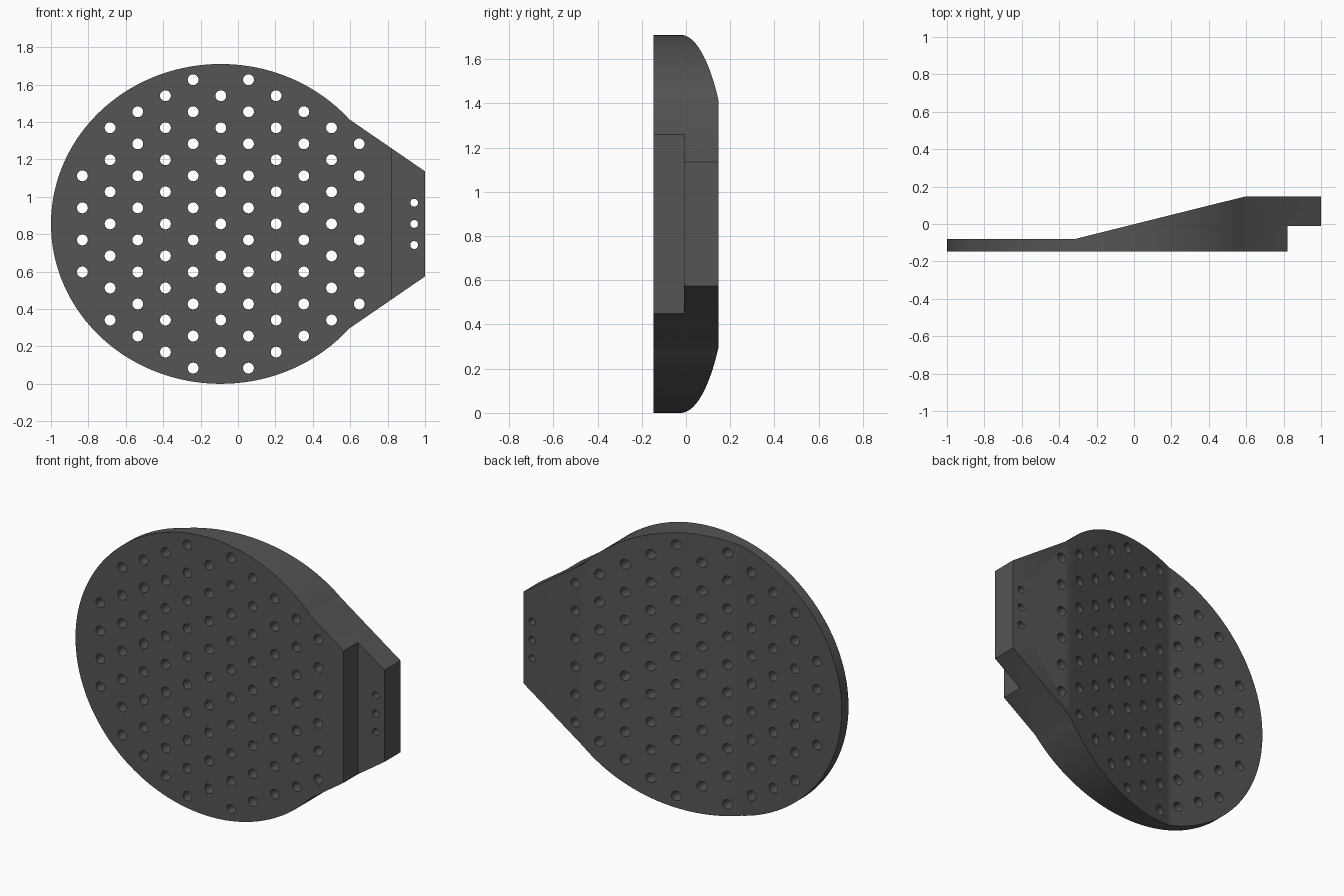
import bpy, bmesh, math
from mathutils import Vector

if "Cube" in bpy.data.objects:
    bpy.data.objects.remove(bpy.data.objects["Cube"])

CX, CZ, RX, RZ = -0.092, 0.855, 0.908, 0.855   # oval centre and radii


def add_object(name, bm):
    bmesh.ops.recalc_face_normals(bm, faces=bm.faces)
    mesh = bpy.data.meshes.new(name)
    bm.to_mesh(mesh)
    bm.free()
    obj = bpy.data.objects.new(name, mesh)
    bpy.context.collection.objects.link(obj)
    return obj


def extrude(bm, points, offset):
    face = bm.faces.new([bm.verts.new(p) for p in points])
    new = bmesh.ops.extrude_face_region(bm, geom=[face], use_keep_orig=True)["geom"]
    verts = [v for v in new if isinstance(v, bmesh.types.BMVert)]
    bmesh.ops.translate(bm, verts=verts, vec=Vector(offset))


def boolean(obj, cutter, operation):
    cutter.hide_render = True
    mod = obj.modifiers.new(operation, 'BOOLEAN')
    mod.operation, mod.solver, mod.object = operation, 'EXACT', cutter
    bpy.context.view_layer.objects.active = obj
    bpy.ops.object.modifier_apply(modifier=mod.name)
    bpy.data.objects.remove(cutter)


# Front outline: oval that straightens into a tapered tab
a0 = math.acos((0.595 - CX) / RX)
n = 120
outline = [(CX + RX * math.cos(a), CZ + RZ * math.sin(a))
           for a in (a0 + (2 * math.pi - 2 * a0) * i / n for i in range(n + 1))]
outline += [(1.0, CZ - 0.281), (1.0, CZ + 0.281)]
bm = bmesh.new()
extrude(bm, [(x, -0.3, z) for x, z in outline], (0, 0.6, 0))
plate = add_object("perforated_plate", bm)

# Thickness profile: thin blade, ramp, thick tab with a front step
profile = [(-1.2, -0.147), (0.82, -0.147), (0.82, -0.01), (1.2, -0.01),
           (1.2, 0.147), (0.595, 0.147), (-0.32, -0.081), (-1.2, -0.081)]
bm = bmesh.new()
extrude(bm, [(x, y, -0.2) for x, y in profile], (0, 0, 2.2))
boolean(plate, add_object("thickness_profile", bm), 'INTERSECT')

# Staggered hole columns plus three small holes in the tab
counts = [4, 7, 8, 9, 10, 9, 10, 9, 8, 7, 6]
holes = [(CX + 0.148 * (c - 5), CZ + 0.1713 * (k - (m - 1) / 2), 0.029)
         for c, m in enumerate(counts) for k in range(m)]
holes += [(0.942, CZ + 0.113 * k, 0.021) for k in (-1, 0, 1)]
bm = bmesh.new()
for x, z, r in holes:
    extrude(bm, [(x + r * math.cos(math.tau * i / 24), -0.4,
                  z + r * math.sin(math.tau * i / 24)) for i in range(24)],
            (0, 0.8, 0))
boolean(plate, add_object("hole_cutters", bm), 'DIFFERENCE')

# Dark grey finish
mat = bpy.data.materials.new("dark_grey")
mat.diffuse_color = (0.09, 0.09, 0.09, 1)
mat.use_nodes = True
mat.node_tree.nodes["Principled BSDF"].inputs["Base Color"].default_value = mat.diffuse_color
plate.data.materials.clear()
plate.data.materials.append(mat)
bpy.ops.object.select_all(action='DESELECT')
plate.select_set(True)
bpy.context.view_layer.objects.active = plate
bpy.ops.object.shade_smooth_by_angle(angle=math.radians(20))
